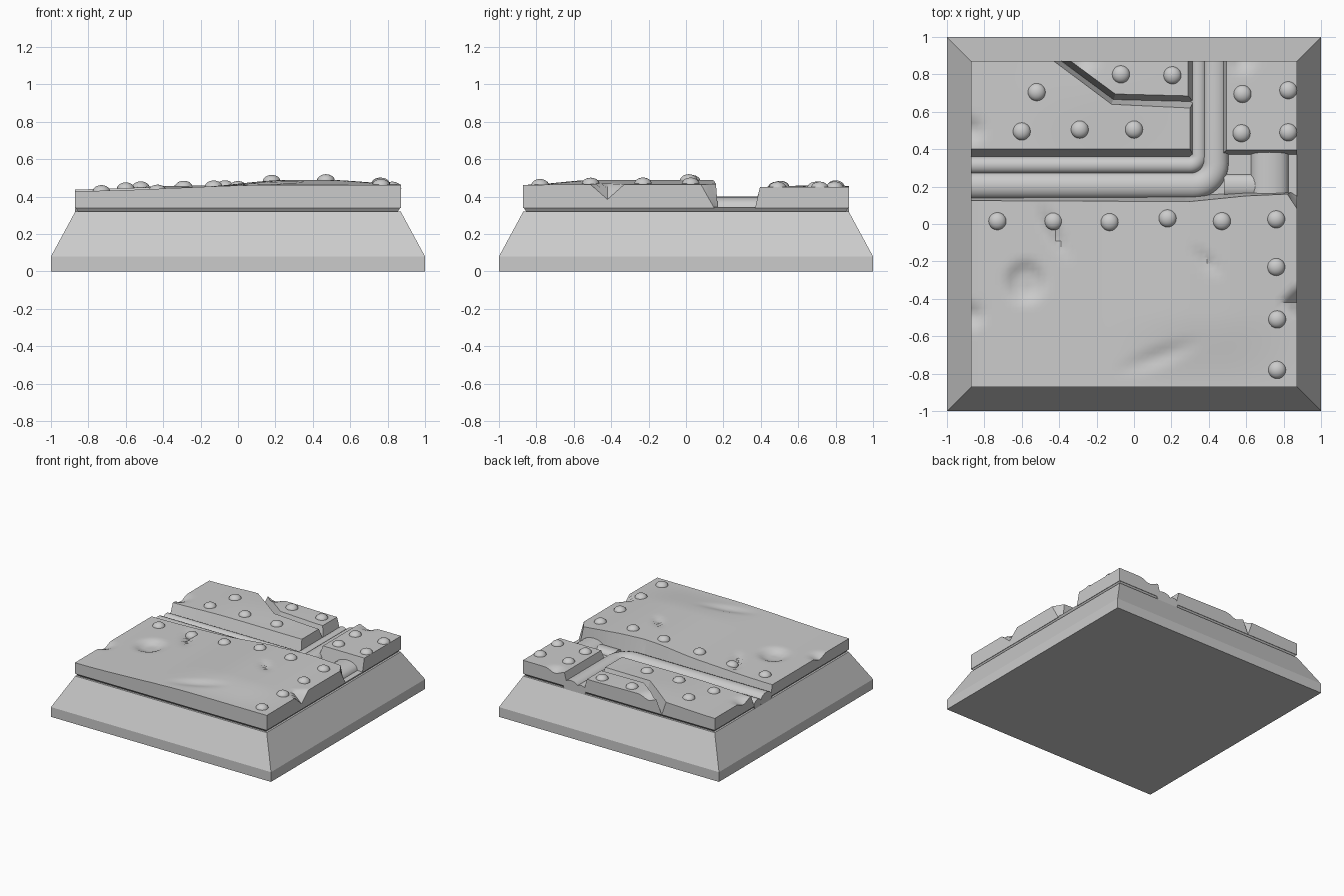
import bpy, bmesh, math
from mathutils import Vector

cube = bpy.data.objects.get("Cube")
if cube:
    bpy.data.objects.remove(cube)

stone = bpy.data.materials.new("plain_grey")
stone.use_nodes = True
GREY = (0.6, 0.6, 0.6, 1)
stone.diffuse_color = GREY
stone.node_tree.nodes["Principled BSDF"].inputs["Base Color"].default_value = GREY

FLOOR, TOP, EDGE = 0.345, 0.45, 0.872


def finish(name, bm, smooth=True):
    bmesh.ops.recalc_face_normals(bm, faces=bm.faces)
    mesh = bpy.data.meshes.new(name)
    bm.to_mesh(mesh)
    bm.free()
    mesh.materials.append(stone)
    obj = bpy.data.objects.new(name, mesh)
    bpy.context.collection.objects.link(obj)
    if smooth:
        bpy.ops.object.select_all(action='DESELECT')
        obj.select_set(True)
        bpy.context.view_layer.objects.active = obj
        bpy.ops.object.shade_smooth_by_angle(angle=math.radians(30))
    return obj


def loft(name, rings):
    """Square rings of (half width, height), stacked and capped."""
    bm = bmesh.new()
    loops = [[bm.verts.new((sx * w, sy * w, z)) for sx, sy in
              ((-1, -1), (1, -1), (1, 1), (-1, 1))] for w, z in rings]
    for a, b in zip(loops, loops[1:]):
        for i in range(4):
            j = (i + 1) % 4
            bm.faces.new((a[i], a[j], b[j], b[i]))
    bm.faces.new(loops[0][::-1])
    bm.faces.new(loops[-1])
    return finish(name, bm, False)


def ramp(t):
    t = min(max(t, 0), 1)
    return t * t * (3 - 2 * t)


def bump(x, y, cx, cy, rx, ry, turn=0):
    """Soft round hill, 1 at its centre and 0 outside its radii."""
    c, s = math.cos(turn), math.sin(turn)
    dx, dy = x - cx, y - cy
    u, v = (dx * c + dy * s) / rx, (dy * c - dx * s) / ry
    return ramp(1 - math.hypot(u, v))


def front_height(x, y):
    h = 0.43 + 0.033 * ramp((x + 0.87) / 1.1)
    h += 0.027 * ramp((x + 0.2) / 0.5) * ramp((0.95 - x) / 0.5) * ramp((y + 0.87) / 0.4)
    h -= 0.03 * min(1, 1.8 * bump(x, y, -0.58, -0.31, 0.13, 0.14))       # dent
    h -= 0.03 * bump(x, y, -0.43, -0.04, 0.2, 0.04, -1.1)                # gouges
    h -= 0.02 * bump(x, y, 0.39, -0.2, 0.13, 0.04, -0.85)
    h -= 0.015 * bump(x, y, 0.13, -0.71, 0.28, 0.07, 0.35)
    h -= 0.03 * bump(x, y, -0.87, -0.49, 0.09, 0.09)                     # lost rivet
    h -= 0.08 * max(0, 1 - (EDGE - x) / 0.09 - abs(y + 0.42) / 0.09)     # side notch
    return h


def back_height(x, y):
    h = 0.45 - 0.012 * ramp((-x - 0.4) / 0.5) + 0.01 * bump(x, y, -0.2, 0.7, 0.5, 0.4)
    for cx, cy in ((-0.87, 0.5), (0.58, 0.88), (-0.27, 0.88)):
        h -= 0.03 * bump(x, y, cx, cy, 0.09, 0.09)
    return h


def plate(name, outline, height, step=0.03):
    """Worn plate. Outline points are (base x, base y, top x, top y)."""
    bm = bmesh.new()
    low = [bm.verts.new((p[0], p[1], FLOOR - 0.005)) for p in outline]
    high = [bm.verts.new((p[2], p[3], TOP)) for p in outline]
    for i in range(len(low)):
        j = (i + 1) % len(low)
        bm.faces.new((low[i], low[j], high[j], high[i]))
    bm.faces.new(low[::-1])
    bm.faces.new(high)
    for axis in (Vector((1, 0, 0)), Vector((0, 1, 0))):
        for k in range(-29, 30):
            bmesh.ops.bisect_plane(bm, geom=bm.verts[:] + bm.edges[:] + bm.faces[:],
                                   plane_co=axis * k * step, plane_no=axis)
    for v in bm.verts:
        t = max(0, (v.co.z - FLOOR) / (TOP - FLOOR))
        v.co.z += t * (height(v.co.x, v.co.y) - TOP)
    return finish(name, bm)


def pipe(name, path, radius, squash, sides=20):
    """Pipe swept along a level path and lying on the floor."""
    bm = bmesh.new()
    pts = [Vector(p) for p in path]
    rings = []
    for i, p in enumerate(pts):
        d = (pts[min(i + 1, len(pts) - 1)] - pts[max(i - 1, 0)]).normalized()
        ring = []
        for k in range(sides):
            a = math.tau * k / sides
            o = radius * math.cos(a)
            ring.append(bm.verts.new((p.x - d.y * o, p.y + d.x * o,
                                      FLOOR + squash * math.sin(a))))
        rings.append(ring)
    for a, b in zip(rings, rings[1:]):
        for k in range(sides):
            m = (k + 1) % sides
            bm.faces.new((a[k], a[m], b[m], b[k]))
    bm.faces.new(rings[0])
    bm.faces.new(rings[-1][::-1])
    return finish(name, bm)


def elbow(y, x, r):
    """Path from the right side, turning towards the back."""
    arc = [(x - r + r * math.sin(a), y + r - r * math.cos(a))
           for a in (math.pi / 2 * i / 10 for i in range(11))]
    return [(-EDGE, y)] + arc + [(x, EDGE)]


def rivets(name, spots, height):
    for i, (x, y) in enumerate(spots):
        bm = bmesh.new()
        bmesh.ops.create_uvsphere(bm, u_segments=20, v_segments=12, radius=0.048)
        z = height(x, y) - 0.006
        for v in bm.verts:
            v.co = Vector((v.co.x + x, v.co.y + y, v.co.z * 0.75 + z))
        finish(f"{name}_{i + 1}", bm)


# Plinth and the thin flared slab above it
loft("plinth", [(1, 0), (1, 0.08), (0.87, 0.32)])
loft("floor_slab", [(0.85, 0.315), (EDGE, FLOOR)])

# Large worn plate at the front
E = EDGE
plate("front_plate", [(-E, -E, -E, -E), (E, -E, E, -E), (E, 0.15, E, 0.08),
                      (0.84, 0.17, 0.82, 0.16), (0.6, 0.17, 0.6, 0.15),
                      (0.3, 0.15, 0.3, 0.12), (-E, 0.145, -E, 0.125)], front_height)

# Three smaller plates at the back, with a groove between two of them
plate("back_right_plate", [(-E, 0.36, -E, 0.40), (0.32, 0.36, 0.3, 0.40),
                           (0.32, 0.66, 0.3, 0.62), (-0.11, 0.67, -0.12, 0.64),
                           (-0.39, E, -0.43, E), (-E, E, -E, E)], back_height)
plate("back_middle_plate", [(-0.39, E, -0.34, E), (-0.11, 0.66, -0.1, 0.695),
                            (0.32, 0.65, 0.29, 0.685), (0.32, E, 0.29, E)], back_height)
plate("back_left_plate", [(0.465, 0.37, 0.495, 0.395), (E, 0.37, E, 0.395),
                          (E, E, E, E), (0.465, E, 0.495, E)], back_height)

# Pipes in the channel
pipe("main_pipe", elbow(0.205, 0.435, 0.12), 0.07, 0.055)
pipe("thin_pipe", elbow(0.315, 0.345, 0.05), 0.045, 0.04)
pipe("branch_pipe", [(0.725, 0.13), (0.725, 0.4)], 0.1, 0.055)
pipe("branch_link", [(0.48, 0.205), (0.7, 0.205)], 0.06, 0.035)

# Rivets
rivets("front_rivet", [(-0.73, 0.015), (-0.43, 0.015), (-0.13, 0.01), (0.18, 0.03),
                       (0.47, 0.015), (0.76, 0.025), (0.76, -0.23), (0.765, -0.51),
                       (0.765, -0.78)], front_height)
rivets("back_rivet", [(-0.52, 0.705), (-0.6, 0.495), (-0.29, 0.505), (0, 0.505),
                      (-0.07, 0.8), (0.205, 0.795), (0.58, 0.695), (0.575, 0.485),
                      (0.825, 0.715), (0.825, 0.49)], back_height)
